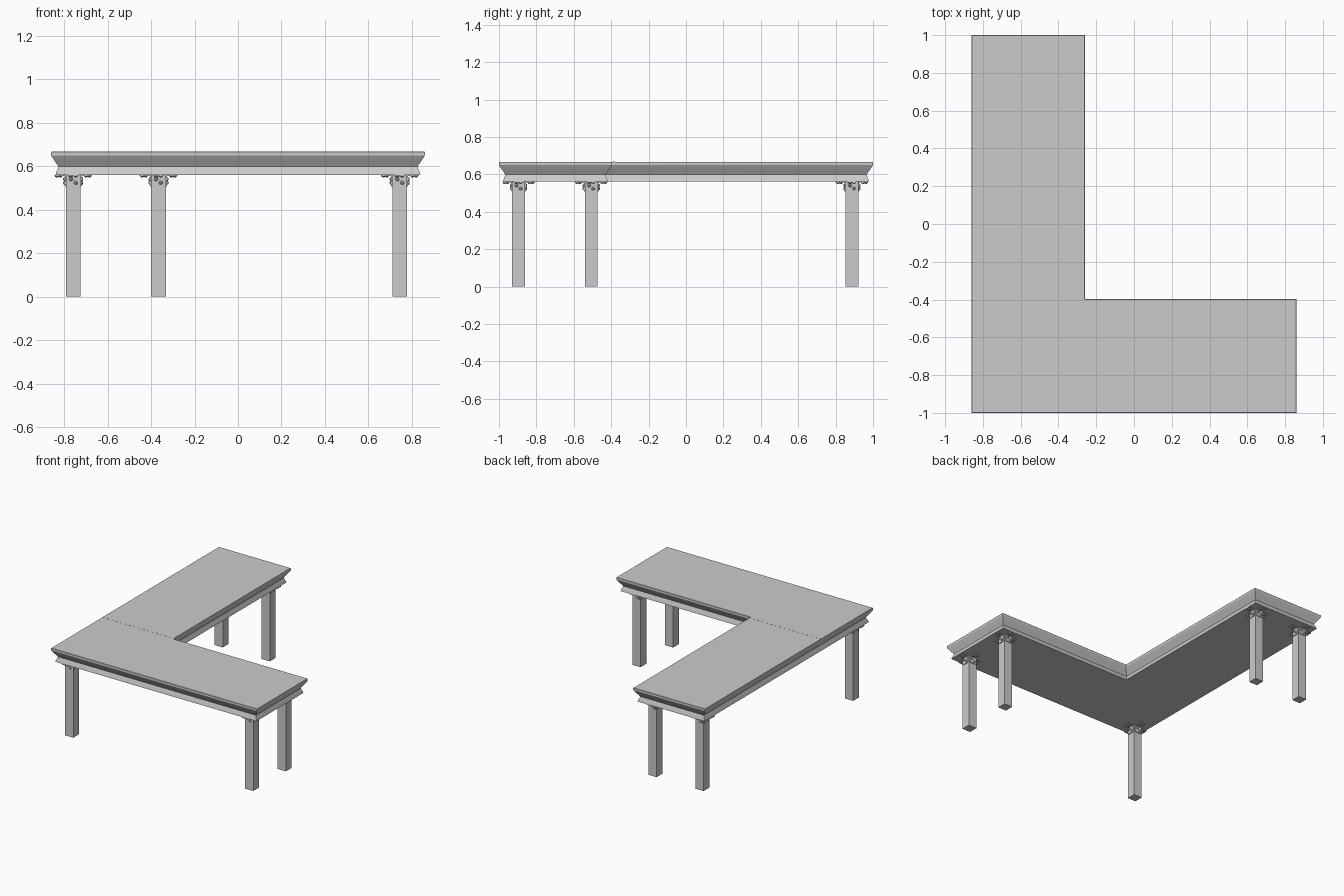
import bpy, bmesh, math
from mathutils import Matrix, Vector

if "Cube" in bpy.data.objects:
    bpy.data.objects.remove(bpy.data.objects["Cube"])

TOP, UNDER = 0.667, 0.561
HALF = 0.034  # half leg width


def finish(name, bm, smooth=None):
    bmesh.ops.recalc_face_normals(bm, faces=bm.faces)
    me = bpy.data.meshes.new(name)
    bm.to_mesh(me)
    bm.free()
    ob = bpy.data.objects.new(name, me)
    bpy.context.collection.objects.link(ob)
    if smooth:
        bpy.ops.object.select_all(action='DESELECT')
        ob.select_set(True)
        bpy.context.view_layer.objects.active = ob
        bpy.ops.object.shade_smooth_by_angle(angle=math.radians(smooth))
    return ob


def add_box(bm, lo, hi, m=Matrix()):
    lo, hi = Vector(lo), Vector(hi)
    size = hi - lo
    mat = m @ Matrix.Translation((lo + hi) / 2) @ Matrix.Diagonal((*size, 1))
    bmesh.ops.create_cube(bm, size=1, matrix=mat)


def add_screw(bm, pos, direction, m):
    # low domed head, seated on the plate
    rot = Vector((0, 0, 1)).rotation_difference(Vector(direction)).to_matrix().to_4x4()
    for r1, r2, z, d in ((0.009, 0.008, 0.002, 0.004), (0.008, 0.004, 0.0055, 0.003)):
        bmesh.ops.create_cone(bm, cap_ends=True, segments=12, radius1=r1, radius2=r2, depth=d,
                              matrix=m @ Matrix.Translation(pos) @ rot @ Matrix.Translation((0, 0, z)))


# L-shaped top: moulded edge profile (inset, height) swept round the outline
outline = [((-0.86, -1), (1, 1)), ((0.86, -1), (-1, 1)), ((0.86, -0.397), (-1, -1)),
           ((-0.26, -0.397), (-1, -1)), ((-0.26, 1), (-1, -1)), ((-0.86, 1), (1, -1))]
profile = [(0.002, TOP), (0, TOP - 0.002), (0, 0.65), (0.008, 0.637), (0.018, 0.622),
           (0.028, 0.608), (0.034, 0.598), (0.031, 0.588), (0.025, 0.575), (0.021, UNDER)]
bm = bmesh.new()
rings = [[bm.verts.new((x + sx * d, y + sy * d, z)) for (x, y), (sx, sy) in outline]
         for d, z in profile]
for a, b in zip(rings, rings[1:]):
    for i in range(len(outline)):
        j = (i + 1) % len(outline)
        bm.faces.new((a[i], a[j], b[j], b[i]))
bm.faces.new(rings[0])
bm.faces.new(rings[-1])
finish("desk_top", bm, 30)

# Fine strip where the two halves of the top meet
bm = bmesh.new()
add_box(bm, (-0.858, -0.392, TOP - 0.01), (-0.262, -0.38, TOP + 0.0006))
finish("top_seam", bm)

# Legs, each with four angle brackets under the top
legs = {"corner_leg": (-0.758, -0.895), "front_right_leg": (0.744, -0.895),
        "inner_right_leg": (0.744, -0.507), "back_left_leg": (-0.758, 0.887),
        "back_inner_leg": (-0.366, 0.887)}
T = 0.005
for name, (x, y) in legs.items():
    bm = bmesh.new()
    add_box(bm, (x - HALF, y - HALF, 0), (x + HALF, y + HALF, UNDER + 0.005))
    finish(name, bm)

    bm = bmesh.new()
    for k in range(4):
        m = Matrix.Translation((x, y, 0)) @ Matrix.Rotation(k * math.pi / 2, 4, 'Z')
        # upright plate and flange
        add_box(bm, (HALF, -0.025, 0.507), (HALF + T, 0.025, UNDER), m)
        add_box(bm, (HALF + T, -0.025, UNDER - T), (HALF + 0.053, 0.025, UNDER), m)
        for s, z, r in ((-1, 0.541, 0.025), (1, 0.524, 0.041)):
            add_screw(bm, (HALF + T, s * 0.011, z), (1, 0, 0), m)
            add_screw(bm, (HALF + r, s * 0.011, UNDER - T), (0, 0, -1), m)
    finish(name + "_brackets", bm, 30)
